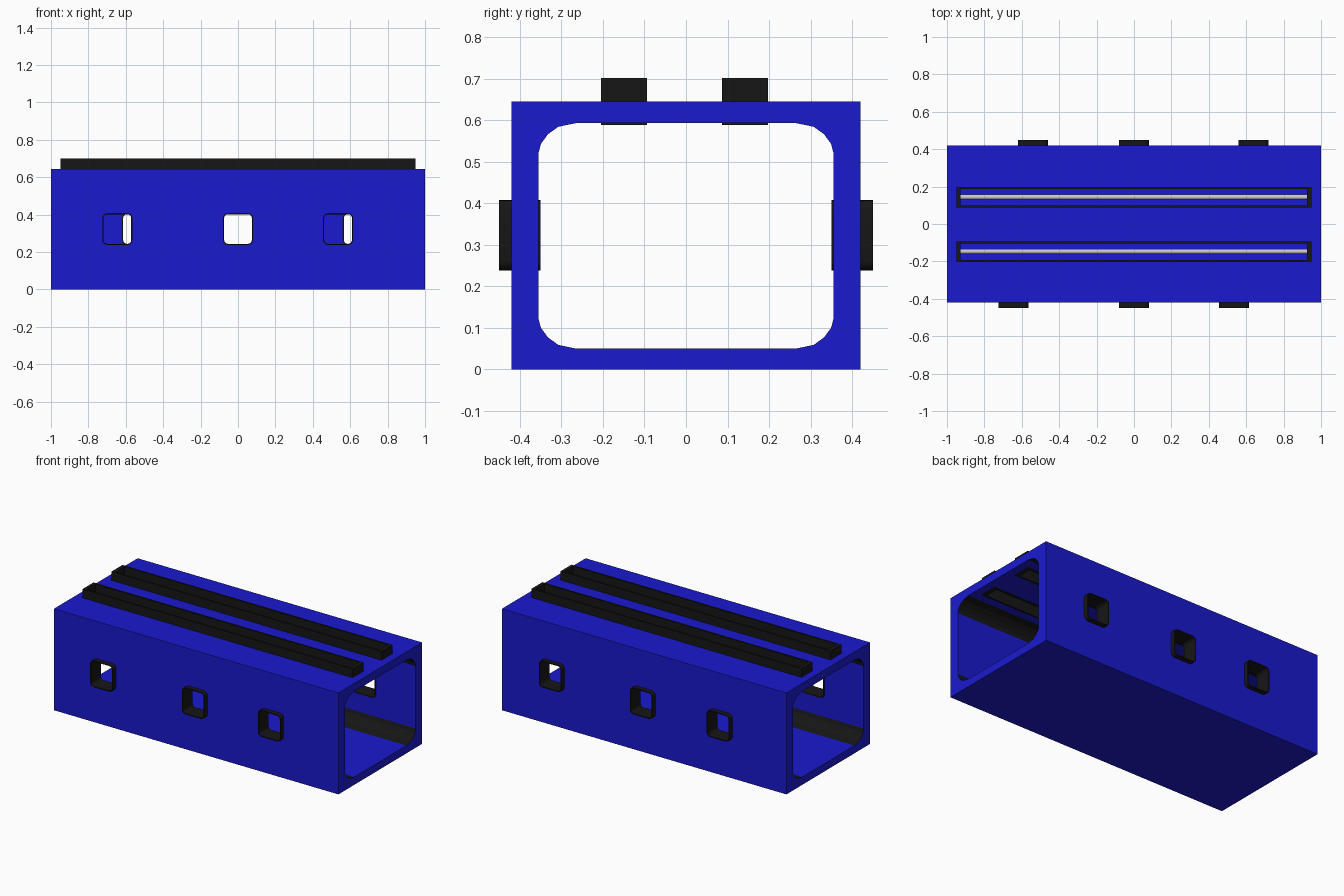
import bpy, bmesh, math
from mathutils import Vector

if "Cube" in bpy.data.objects:
    bpy.data.objects.remove(bpy.data.objects["Cube"])


def material(name, color):
    m = bpy.data.materials.new(name)
    m.diffuse_color = color
    m.use_nodes = True
    m.node_tree.nodes["Principled BSDF"].inputs["Base Color"].default_value = m.diffuse_color
    return m


BLUE = material("blue", (0.01, 0.01, 0.62, 1))
BLACK = material("black", (0.008, 0.008, 0.008, 1))


def finish(name, bm, mats):
    bmesh.ops.recalc_face_normals(bm, faces=bm.faces)
    me = bpy.data.meshes.new(name)
    bm.to_mesh(me)
    bm.free()
    ob = bpy.data.objects.new(name, me)
    bpy.context.collection.objects.link(ob)
    for m in mats:
        me.materials.append(m)
    return ob


def prism(name, loop, depth, mats, dark=None):
    """Solid prism; side faces whose index passes dark() use material 1."""
    bm = bmesh.new()
    d, n = Vector(depth), len(loop)
    a = [bm.verts.new(p) for p in loop]
    b = [bm.verts.new(Vector(p) + d) for p in loop]
    bm.faces.new(a)
    bm.faces.new(b)
    for i in range(n):
        j = (i + 1) % n
        f = bm.faces.new((a[i], a[j], b[j], b[i]))
        if dark and dark(i):
            f.material_index = 1
    return finish(name, bm, mats)


def sleeve(name, outer, inner, depth, mats):
    """Open hollow frame between two matching loops."""
    bm = bmesh.new()
    d, n = Vector(depth), len(outer)
    rings = [[bm.verts.new(Vector(p) + o) for p in loop]
             for loop, o in ((outer, d * 0), (outer, d), (inner, d), (inner, d * 0))]
    for k in range(4):
        r, s = rings[k], rings[(k + 1) % 4]
        for i in range(n):
            j = (i + 1) % n
            bm.faces.new((r[i], r[j], s[j], s[i]))
    return finish(name, bm, mats)


def rounded(hw, hh, r, seg=4):
    pts = []
    for q, (sx, sy) in enumerate(((1, 1), (-1, 1), (-1, -1), (1, -1))):
        for k in range(seg + 1):
            t = (q + k / seg) * math.pi / 2
            pts.append((sx * (hw - r) + r * math.cos(t), sy * (hh - r) + r * math.sin(t)))
    return pts


def rect(x0, x1, y0, y1, z):
    return [(x0, y0, z), (x1, y0, z), (x1, y1, z), (x0, y1, z)]


def smooth(ob):
    bpy.ops.object.select_all(action='DESELECT')
    ob.select_set(True)
    bpy.context.view_layer.objects.active = ob
    bpy.ops.object.shade_smooth_by_angle(angle=math.radians(35))


SLOTS = [BLUE, BLACK]
cutters = []

# outer shell block
body = prism("body_shell", rect(-1, 1, -0.42, 0.42, 0), (0, 0, 0.645), SLOTS)

# bore with black chamfered corners
corner = [(0.355, 0.52), (0.349, 0.543), (0.332, 0.566), (0.307, 0.584), (0.263, 0.593)]
half = [(y, 0.643 - z) for y, z in reversed(corner)] + corner
bore = half + [(-y, z) for y, z in reversed(half)]
cutters.append(prism("bore_cutter", [(-1.1, y, z) for y, z in bore], (2.2, 0, 0),
                     SLOTS, lambda i: i % 5 != 4))

# side windows with thin rounded frames
for side, label, xs in ((-1, "front", (-0.645, 0, 0.535)), (1, "back", (-0.54, 0, 0.64))):
    for i, x in enumerate(xs):
        def loop(inset, y):
            return [(x + u, y, 0.323 + v)
                    for u, v in rounded(0.08 - inset, 0.085 - inset, 0.026 - inset)]
        frame = sleeve(f"{label}_window_frame_{i + 1}", loop(0, side * 0.35),
                       loop(0.006, side * 0.35), (0, side * 0.10, 0), [BLACK])
        smooth(frame)
        cutters.append(prism("window_cutter", loop(0.003, side * 0.3),
                             (0, side * 0.2, 0), SLOTS))

# roof slots with raised frames and a light tube in each
for i, y in enumerate((-0.149, 0.142)):
    x0, x1, y0, y1 = -0.95, 0.948, y - 0.055, y + 0.055
    sleeve(f"roof_slot_frame_{i + 1}", rect(x0, x1, y0, y1, 0.588),
           rect(x0 + 0.022, x1 - 0.022, y0 + 0.011, y1 - 0.011, 0.588), (0, 0, 0.113), [BLACK])
    cutters.append(prism("slot_cutter", rect(x0 + 0.01, x1 - 0.01, y0 + 0.005, y1 - 0.005, 0.56),
                         (0, 0, 0.2), SLOTS))
    bpy.ops.mesh.primitive_cylinder_add(vertices=16, radius=0.013, depth=1.86,
                                        location=(0, y + 0.002, 0.643),
                                        rotation=(0, math.pi / 2, 0))
    tube = bpy.context.object
    tube.name = f"light_tube_{i + 1}"
    smooth(tube)

# cut the openings out of the shell
bpy.ops.object.select_all(action='DESELECT')
body.select_set(True)
bpy.context.view_layer.objects.active = body
for c in cutters:
    c.hide_render = True
    mod = body.modifiers.new("cut", 'BOOLEAN')
    mod.operation = 'DIFFERENCE'
    mod.solver = 'EXACT'
    mod.object = c
    bpy.ops.object.modifier_apply(modifier=mod.name)
for c in cutters:
    bpy.data.objects.remove(c)
